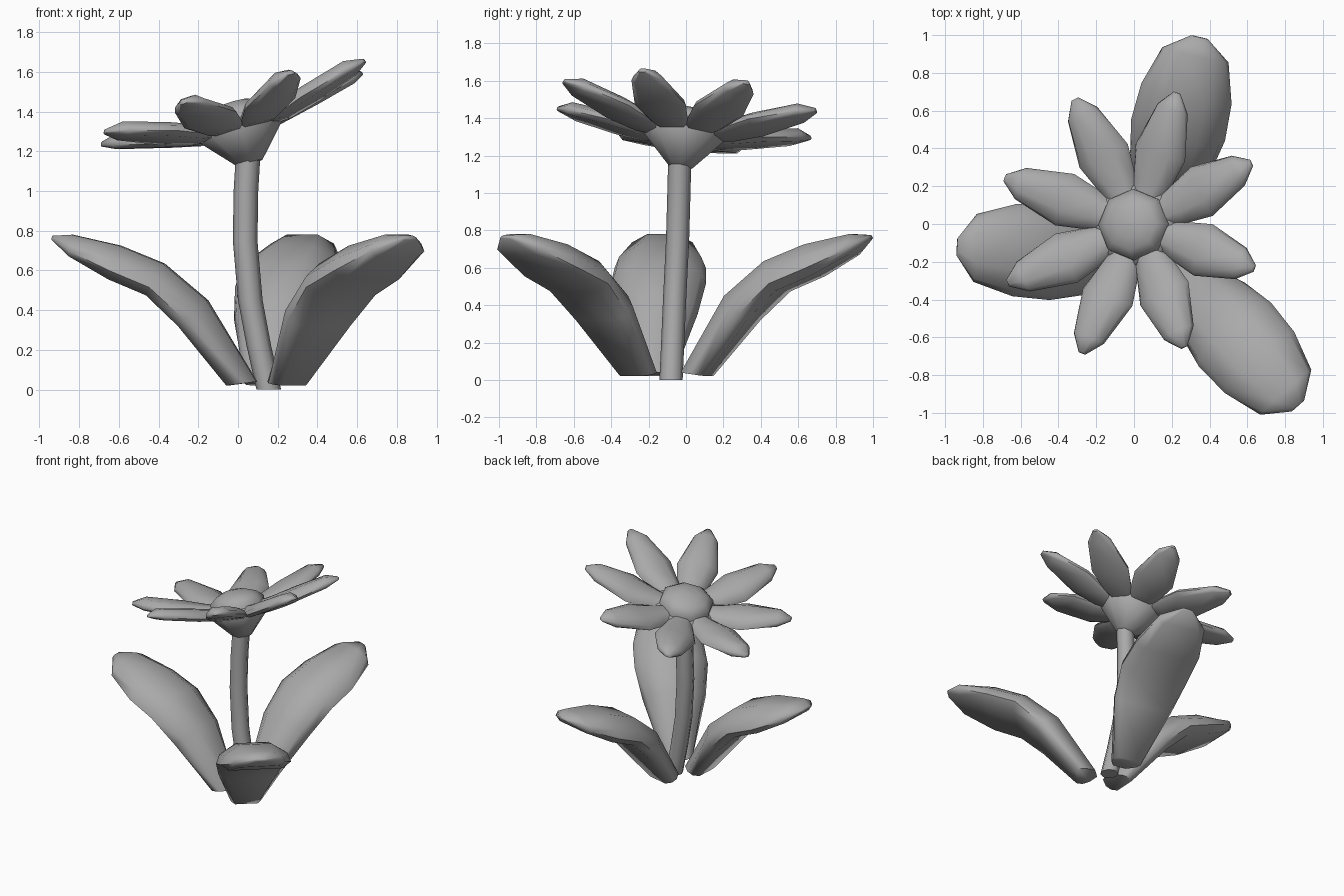
import bpy, bmesh
from math import cos, sin, pi, radians
from mathutils import Vector, Matrix

cube = bpy.data.objects.get("Cube")
if cube:
    bpy.data.objects.remove(cube, do_unlink=True)

grey = bpy.data.materials.new("plain_grey")
grey.use_nodes = True
grey.diffuse_color = (0.4, 0.4, 0.4, 1)
grey.node_tree.nodes["Principled BSDF"].inputs["Base Color"].default_value = (0.4, 0.4, 0.4, 1)


def loft(name, rings, matrix=Matrix()):
    """Skin a series of equal-sized rings and cap both ends."""
    bm = bmesh.new()
    rows = [[bm.verts.new(matrix @ Vector(p)) for p in ring] for ring in rings]
    for a, b in zip(rows, rows[1:]):
        for i in range(len(a)):
            j = (i + 1) % len(a)
            bm.faces.new((a[i], a[j], b[j], b[i]))
    bm.faces.new(rows[0][::-1])
    bm.faces.new(rows[-1])
    bmesh.ops.recalc_face_normals(bm, faces=bm.faces)
    mesh = bpy.data.meshes.new(name)
    bm.to_mesh(mesh)
    bm.free()
    mesh.materials.append(grey)
    obj = bpy.data.objects.new(name, mesh)
    bpy.context.collection.objects.link(obj)
    bpy.ops.object.select_all(action='DESELECT')
    obj.select_set(True)
    bpy.context.view_layer.objects.active = obj
    bpy.ops.object.shade_smooth_by_angle(angle=radians(62))


def circle(r, z, centre=(0, 0), n=8):
    return [(centre[0] + r * cos(2 * pi * i / n), centre[1] + r * sin(2 * pi * i / n), z)
            for i in range(n)]


def blade_ring(upper, lower, w):
    """Section with a domed top, from an upper point, a lower point and a half width."""
    up, low = Vector((upper[0], 0, upper[1])), Vector((lower[0], 0, lower[1]))
    half = [(up, 0.45), (up.lerp(low, 0.4), 0.9), (up.lerp(low, 0.75), 1), (low, 0.75)]
    side = [p + Vector((0, w * k, 0)) for p, k in half]
    return side + [Vector((p.x, -p.y, p.z)) for p in reversed(side)]


# Stem: a gently bent tube
stem = [(0.155, -0.08, 0), (0.105, -0.07, 0.22), (0.062, -0.06, 0.45),
        (0.036, -0.045, 0.75), (0.04, -0.038, 1.0), (0.052, -0.033, 1.2)]
loft("stem", [circle(0.062, z, (x, y)) for x, y, z in stem])

# Leaves: three arched blades
leaf_rings = [blade_ring(*s) for s in (
    ((-0.07, 0.04), (0.08, 0.02), 0.105),
    ((0.18, 0.45), (0.32, 0.32), 0.22),
    ((0.40, 0.635), (0.48, 0.475), 0.255),
    ((0.62, 0.725), (0.67, 0.555), 0.245),
    ((0.86, 0.78), (0.87, 0.67), 0.18),
    ((0.96, 0.775), (0.965, 0.755), 0.045))]
for name, x, y, turn in (("leaf_left_front", 0.23, -0.24, -48.6),
                         ("leaf_right", 0.025, -0.172, 177),
                         ("leaf_back", 0.13, 0.05, 77)):
    loft(name, leaf_rings, Matrix.Translation((x, y, 0)) @ Matrix.Rotation(radians(turn), 4, 'Z'))

# Flower head: tilted frame shared by cup, centre and petals
normal = Vector((-0.28, 0.108, 1))
head = (Matrix.Translation((0.015, -0.01, 1.303))
        @ Vector((0, 0, 1)).rotation_difference(normal).to_matrix().to_4x4())

loft("flower_cup", [circle(r, z) for r, z in
                    ((0.065, -0.17), (0.22, 0), (0.215, 0.04), (0.16, 0.06))], head)
loft("flower_centre", [circle(r, z) for r, z in
                       ((0.19, 0.02), (0.188, 0.085), (0.14, 0.125),
                        (0.08, 0.147), (0.01, 0.154))], head)

# Petals: eight small blades rising outward
petal_rings = [blade_ring(*s) for s in (
    ((0.14, 0.055), (0.15, -0.01), 0.075),
    ((0.24, 0.073), (0.25, -0.005), 0.107),
    ((0.40, 0.115), (0.41, 0.035), 0.145),
    ((0.64, 0.175), (0.65, 0.1), 0.088),
    ((0.73, 0.16), (0.735, 0.138), 0.02))]
for i in range(8):
    loft(f"petal_{i + 1}", petal_rings, head @ Matrix.Rotation(radians(25 + 45 * i), 4, 'Z'))
